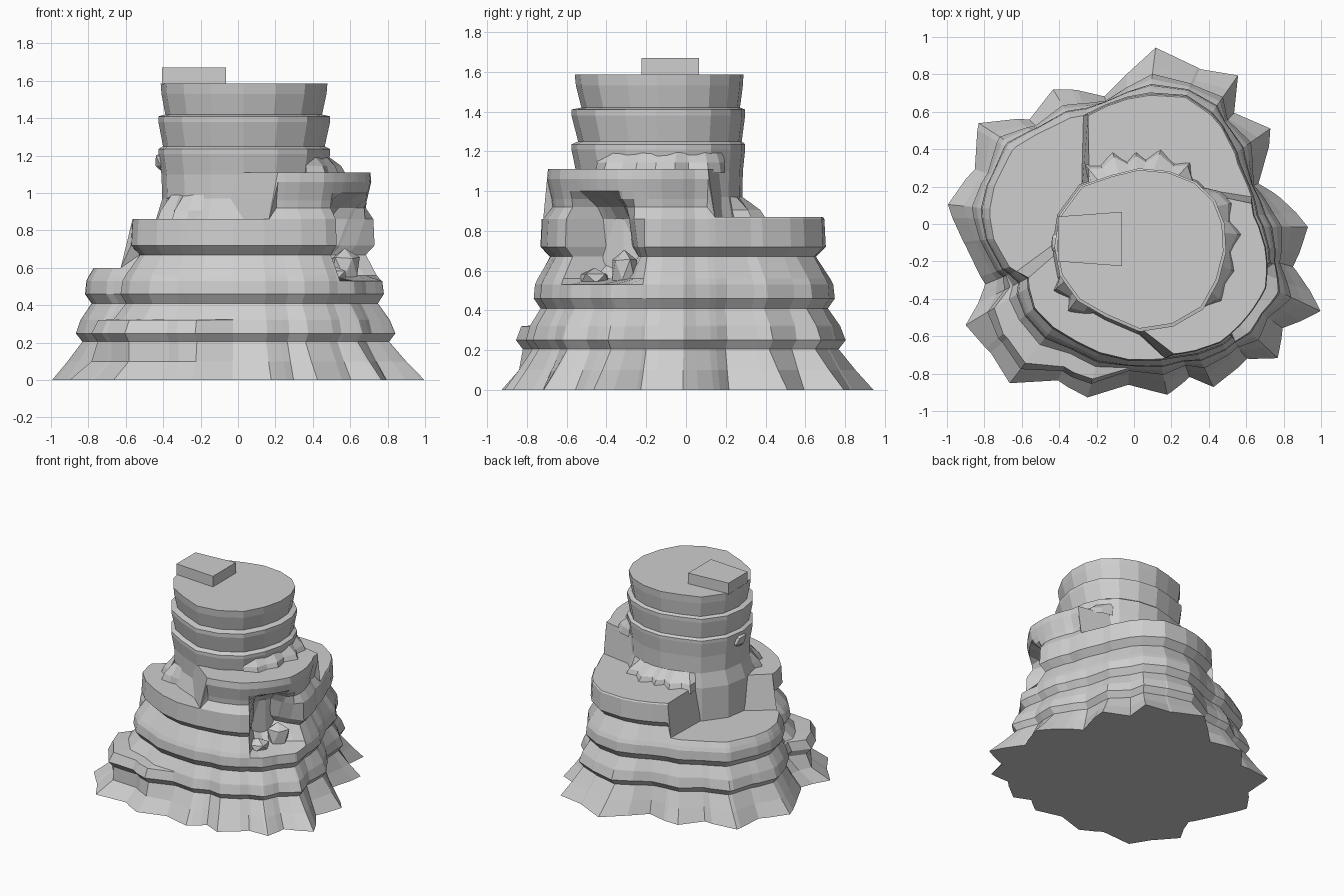
import bpy, bmesh, random
from math import radians, cos, sin
from mathutils import Vector, Matrix

random.seed(4)
cube = bpy.data.objects.get("Cube")
if cube:
    bpy.data.objects.remove(cube)

rock = bpy.data.materials.new("stone_grey")
rock.use_nodes = True
GREY = (0.62, 0.62, 0.62, 1)
rock.diffuse_color = GREY
rock.node_tree.nodes["Principled BSDF"].inputs["Base Color"].default_value = GREY

# Polar outlines: (angle in degrees, radius)
FOOT = [(-1, .93), (18, .7), (35, .89), (48, .8), (55, .97), (67, .9), (83, .95), (93, .8),
        (103, .7), (121, .84), (135, .79), (147, .99), (161, .9), (174, 1), (187, .91),
        (204, .85), (211, 1.05), (222, 1.03), (232, 1.08), (244, .93), (255, .96),
        (268, .86), (281, .93), (290, .87), (296, .97), (310, .94), (317, 1.05),
        (325, .97), (335, 1.1), (345, .88)]
WALL = [(4, .64), (30, .63), (48, .69), (68, .72), (83, .68), (113, .62), (138, .7), (149, .74),
        (165, .76), (178, .75), (186, .74), (199, .69), (207, .61), (220, .67), (248, .68),
        (268, .71), (285, .72), (306, .78), (318, .78), (334, .78), (350, .71)]
TOWER = [(0, .47), (16, .44), (34, .39), (56, .33), (85, .29), (115, .28), (144, .34),
         (173, .39), (196, .43), (215, .47), (234, .495), (253, .505), (273, .56),
         (291, .57), (309, .57), (326, .53), (343, .5)]
# Steps between terraces: (outer, inner angle before; outer, inner angle after; height)
STEPS = [(10, 29, 13, 35, .87), (113, 142, 115, 152, .6), (202, 190, 207, 198, .86),
         (283, 251, 287, 259, 1.11)]
# Strata: (height, blend from wall outline to foot outline, bulge of the band)
STRATA = [(0, 1, 0), (.1, .7, -.01), (.205, .42, -.02), (.25, .44, .01), (.32, .34, .01),
          (.325, .33, .01), (.41, .2, -.015), (.46, .2, .02), (.53, .17, .02), (.56, .15, .01),
          (.67, .03, -.03), (.72, .05, .015), (.86, .04, .01), (.92, 0, -.025),
          (.96, 0, -.02), (1, 0, -.01), (1.06, 0, .005), (1.11, 0, 0)]
BLEND = [(z, blend) for z, blend, _ in STRATA]
BULGE = [(z, bulge) for z, _, bulge in STRATA]


def lerp(table, x):
    """Piecewise linear lookup, clamped at the ends."""
    if x <= table[0][0]:
        return table[0][1]
    for (a, u), (b, v) in zip(table, table[1:]):
        if x <= b:
            return u + (v - u) * (x - a) / (b - a)
    return table[-1][1]


def wrapped(table, turn=0):
    """Repeat the end points of a closed outline one turn away."""
    (a, u), (b, v) = table[0], table[-1]
    return [(b - 360, v - turn)] + table + [(a + 360, u + turn)]


def around(table, angle):
    return lerp(wrapped(table), angle % 360)


def polar(angle, radius, z):
    return Vector((radius * cos(radians(angle)), radius * sin(radians(angle)), z))


def height_at(angle, column):
    """Terrace height after the last step passed; column 2 is outer, 3 is inner."""
    passed = [s[4] for s in STEPS if angle % 360 >= s[column]]
    return passed[-1] if passed else STEPS[-1][4]


def finish(name, bm):
    bmesh.ops.remove_doubles(bm, verts=bm.verts, dist=.0005)
    bmesh.ops.recalc_face_normals(bm, faces=bm.faces)
    mesh = bpy.data.meshes.new(name)
    bm.to_mesh(mesh)
    bm.free()
    mesh.materials.append(rock)
    obj = bpy.data.objects.new(name, mesh)
    bpy.context.collection.objects.link(obj)


def loft(name, columns, closed=True):
    """Skin a list of vertical point columns and cap both ends."""
    bm = bmesh.new()
    grid = [[bm.verts.new(p) for p in column] for column in columns]
    pairs = list(zip(grid, grid[1:]))
    if closed:
        pairs.append((grid[-1], grid[0]))
    for left, right in pairs:
        for i in range(len(left) - 1):
            bm.faces.new((left[i], right[i], right[i + 1], left[i + 1]))
    if closed:
        bm.faces.new([c[0] for c in grid])
        bm.faces.new([c[-1] for c in grid])
    finish(name, bm)


# Stepped lower mass, with a low front shelf and an arched hollow in the right wall
def wall_radius(angle, z):
    wall, foot = around(WALL, angle), around(FOOT, angle)
    blend = lerp(BLEND, z)
    if .15 < z < .322:
        blend += .3 * lerp([(206, 0), (213, 1), (252, 1), (268, 0)], angle)
    depth = lerp([(311, 0), (316, .85), (322, 1), (330, 1), (335, .75), (339, .4), (344, 0)], angle)
    arch = lerp([(311, .9), (316, 1), (330, 1), (344, .9)], angle)
    rise = min(1, max(0, (arch - z) / .16), max(0, (z - .53) / .04))
    return wall + (foot - wall) * blend + lerp(BULGE, z) - .27 * depth * rise


inner_angle = []
angles = {a % 360 for a, _ in FOOT + WALL} | {311, 316, 322, 330, 339, 344}
for before, inner_before, after, inner_after, _ in STEPS:
    inner_angle += [(before, inner_before), (after, inner_after)]
    angles = {a for a in angles if not before - 1 < a < after + 1} | {before, after}
inner_angle = wrapped(inner_angle, turn=360)

columns = []
for a in sorted(angles):
    top = height_at(a, 2)
    column = [polar(a, wall_radius(a, min(z, top)), min(z, top)) for z, _ in BLEND]
    b = lerp(inner_angle, a)
    column.append(polar(b, around(TOWER, b) * .9, top))
    columns.append(column)
loft("stepped_base", columns)

# Banded tower
BANDS = [(.5, 1.06), (.86, 1.06), (.97, .98), (1.1, .99), (1.21, 1.03), (1.235, 1.03),
         (1.25, .97), (1.38, 1.03), (1.41, 1.03), (1.42, .94), (1.53, .99), (1.585, 1)]
loft("tower", [[polar(a, r * s, z) for z, s in BANDS] for a, r in TOWER])


# Rubble slopes where the tower meets the terraces
def rubble(name, start, end, rise, spread, count):
    columns = []
    for i in range(count + 1):
        a = start + (end - start) * (i + random.uniform(-.25, .25)) / count
        z, r = height_at(a, 3), around(TOWER, a)
        reach = spread * (random.uniform(.8, 1.1) if i % 2 else random.uniform(.4, .7))
        if i in (0, count):
            reach = .01
        columns.append([polar(a, r + reach, z - .02), polar(a, r + reach * .7, z + rise * .35),
                        polar(a, r * .97, z + rise)])
    loft(name, columns, closed=False)


rubble("back_rubble", 38, 138, .1, .12, 10)
rubble("side_rubble", 308, 388, .1, .1, 9)
rubble("front_rubble", 214, 248, .13, .1, 5)


# Loose boulders
def boulder(name, place, size, turn):
    bm = bmesh.new()
    bmesh.ops.create_icosphere(bm, subdivisions=1, radius=1)
    for v in bm.verts:
        v.co *= random.uniform(.85, 1.1)
    bm.transform(Matrix.Translation(place) @ Matrix.Rotation(radians(turn), 4, "Z")
                 @ Matrix.Diagonal((*size, 1)))
    finish(name, bm)


boulder("hollow_boulder", (.57, -.31, .6), (.09, .07, .12), 20)
boulder("hollow_stone", (.5, -.46, .56), (.09, .09, .05), -30)
boulder("tower_stone", (-.4, -.1, 1.17), (.05, .07, .06), 0)

# Flat block on the summit
bm = bmesh.new()
bmesh.ops.create_cube(bm, size=1)
for v in bm.verts:
    x, y, z = v.co
    edge = .145 if x > 0 else .12
    v.co = (-.235 + x * .34, -.08 + edge * (1 if y > 0 else -1), 1.625 + z * .09)
finish("summit_block", bm)
